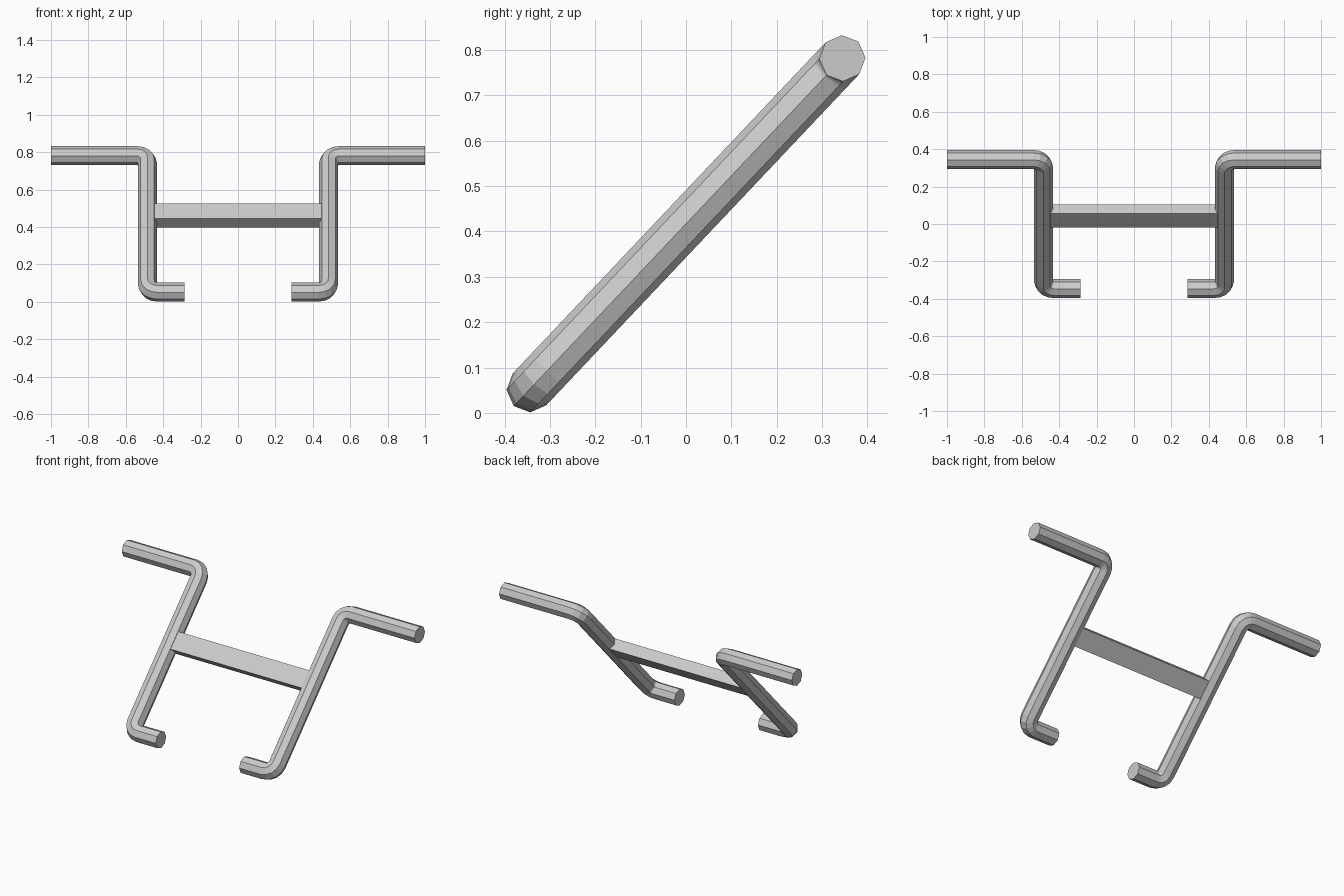
import bpy, bmesh, math
from mathutils import Vector, Matrix

if "Cube" in bpy.data.objects:
    bpy.data.objects.remove(bpy.data.objects["Cube"])

R = 0.051        # tube radius
BEND = 0.055     # centre-line bend radius
LEG_X = 0.484
HALF = 0.502     # half length of the slanted rail
SEG = 4
SIDES = 8
TILT = Matrix.Translation((0, 0, 0.417)) @ Matrix.Rotation(math.atan2(0.73, 0.69), 4, 'X')


def finish(name, bm):
    bm.transform(TILT)
    bmesh.ops.recalc_face_normals(bm, faces=bm.faces)
    me = bpy.data.meshes.new(name)
    bm.to_mesh(me)
    bm.free()
    ob = bpy.data.objects.new(name, me)
    bpy.context.collection.objects.link(ob)
    return ob


def rail_path():
    """(point, in-plane normal) pairs: handle end, bend, rail, bend, foot end."""
    pts = [(Vector((1.0, HALF, 0)), Vector((0, 1, 0)))]
    for cx, cy, start, step in ((LEG_X + BEND, HALF - BEND, 90, 90),
                                (LEG_X - BEND, BEND - HALF, 0, -90)):
        for i in range(SEG + 1):
            a = math.radians(start + step * i / SEG)
            d = Vector((math.cos(a), math.sin(a), 0))
            # keep the normal on one side of the tube through both bends
            n = d if step > 0 else -d
            pts.append((Vector((cx, cy, 0)) + d * BEND, n))
    pts.append((Vector((0.285, -HALF, 0)), Vector((0, 1, 0))))
    return pts


# Bent tube rails, left and right
for side, label in ((1, "right"), (-1, "left")):
    bm = bmesh.new()
    rings = []
    for p, n in rail_path():
        ring = []
        for k in range(SIDES):
            a = 2 * math.pi * k / SIDES
            co = p + n * R * math.cos(a) + Vector((0, 0, R * math.sin(a)))
            co.x *= side
            ring.append(bm.verts.new(co))
        rings.append(ring)
    for r0, r1 in zip(rings, rings[1:]):
        for k in range(SIDES):
            j = (k + 1) % SIDES
            bm.faces.new((r0[k], r0[j], r1[j], r1[k]))
    bm.faces.new(rings[0])
    bm.faces.new(rings[-1])
    finish("tube_rail_" + label, bm)

# Flat cross bar between the rails
bm = bmesh.new()
bmesh.ops.create_cube(bm, size=1)
bm.transform(Matrix.Translation((0, 0.062, 0)) @ Matrix.Diagonal((0.92, 0.11, 0.068, 1)))
finish("cross_bar", bm)
